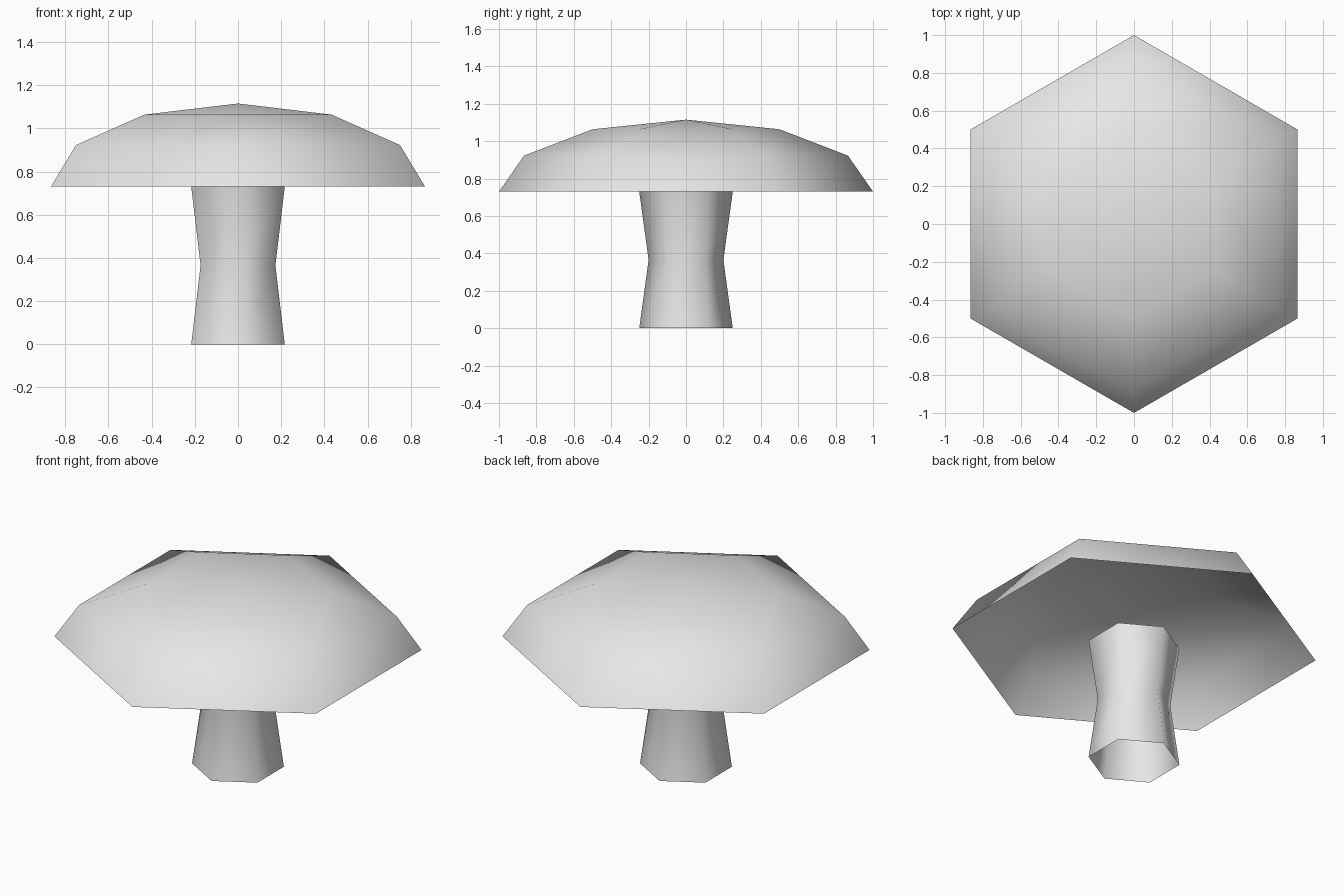
import bpy
import bmesh
import math

cube = bpy.data.objects.get("Cube")
if cube:
    bpy.data.objects.remove(cube, do_unlink=True)

SIDES = 6
RIM_Z = 0.73
CAP_HEIGHT = 0.385

grey = bpy.data.materials.new("light_grey")
grey.use_nodes = True
grey.diffuse_color = (0.8, 0.8, 0.8, 1)
grey.node_tree.nodes["Principled BSDF"].inputs["Base Color"].default_value = (0.8, 0.8, 0.8, 1)


def lathe(name, profile):
    """Open six-sided shell from (radius, height) points, listed bottom to top."""
    bm = bmesh.new()
    rings = []
    for radius, z in profile:
        if radius < 1e-4:
            rings.append([bm.verts.new((0, 0, z))] * SIDES)
            continue
        ring = []
        for i in range(SIDES):
            a = math.pi / 2 + math.tau * i / SIDES
            ring.append(bm.verts.new((radius * math.cos(a), radius * math.sin(a), z)))
        rings.append(ring)
    for low, high in zip(rings, rings[1:]):
        for i in range(SIDES):
            j = (i + 1) % SIDES
            corners = [low[i], low[j], high[j], high[i]]
            bm.faces.new(list(dict.fromkeys(corners)))
    for face in bm.faces:
        face.smooth = True
    mesh = bpy.data.meshes.new(name)
    bm.to_mesh(mesh)
    bm.free()
    mesh.materials.append(grey)
    obj = bpy.data.objects.new(name, mesh)
    bpy.context.collection.objects.link(obj)
    return obj


# Cap: hollow flattened half dome, open underneath
steps = [math.radians(a) for a in (0, 30, 60, 90)]
lathe("cap", [(math.cos(a), RIM_Z + CAP_HEIGHT * math.sin(a)) for a in steps])

# Stem: open tube with a pinched waist
lathe("stem", [(0.25, 0), (0.2, RIM_Z / 2), (0.25, RIM_Z)])
